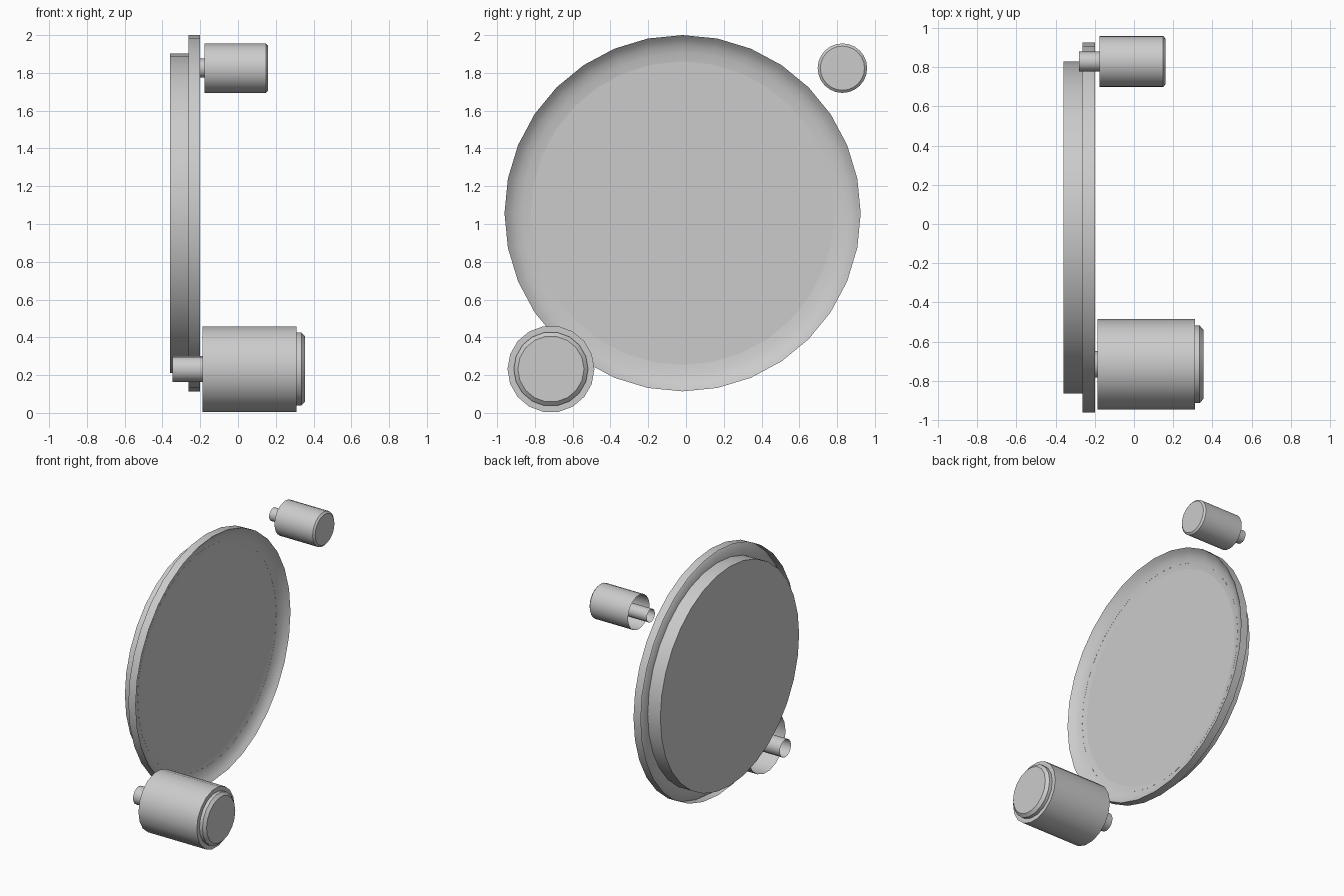
import bpy
import bmesh
import math

cube = bpy.data.objects.get("Cube")
if cube:
    bpy.data.objects.remove(cube, do_unlink=True)

# Single light grey finish
grey = bpy.data.materials.new("light grey")
grey.use_nodes = True
colour = (0.6, 0.6, 0.6, 1)
grey.diffuse_color = colour
grey.node_tree.nodes["Principled BSDF"].inputs["Base Color"].default_value = colour


def lathe(name, profile, centre, sides, cap=False):
    """Turn (x, radius) points around an x-parallel axis; cap closes the last ring."""
    bm = bmesh.new()
    cy, cz = centre
    rings = []
    for x, r in profile:
        ring = []
        for i in range(sides):
            a = math.tau * i / sides
            ring.append(bm.verts.new((x, cy + r * math.cos(a), cz + r * math.sin(a))))
        rings.append(ring)
    for a, b in zip(rings, rings[1:]):
        for i in range(sides):
            j = (i + 1) % sides
            bm.faces.new((a[i], a[j], b[j], b[i]))
    if cap:
        bm.faces.new(rings[-1])
    mesh = bpy.data.meshes.new(name)
    bm.to_mesh(mesh)
    bm.free()
    mesh.materials.append(grey)
    obj = bpy.data.objects.new(name, mesh)
    bpy.context.collection.objects.link(obj)
    bpy.ops.object.select_all(action='DESELECT')
    obj.select_set(True)
    bpy.context.view_layer.objects.active = obj
    bpy.ops.object.shade_smooth_by_angle(angle=math.radians(30))
    return obj


# Dish: outer band, hollowed rim, flat floor, and stepped back drum
dish = (-0.018, 1.057)
lathe("dish_rim", [(-0.262, 0.943), (-0.2, 0.943), (-0.222, 0.92), (-0.24, 0.89),
                   (-0.252, 0.85), (-0.258, 0.803)], dish, 32)
lathe("dish_floor", [(-0.258, 0.803)], dish, 32, cap=True)
back_drum = lathe("back_drum", [(-0.252, 0.845), (-0.36, 0.845)], dish, 32, cap=True)
back_drum.data.flip_normals()

# Large roller with stepped, chamfered end and open back
big = (-0.715, 0.232)
lathe("large_roller", [(-0.187, 0.23), (0.31, 0.23), (0.31, 0.197),
                       (0.335, 0.197), (0.355, 0.175)], big, 18, cap=True)
lathe("large_shaft", [(-0.347, 0.068), (0.3, 0.068)], big, 16)

# Small roller with chamfered end and open back
small = (0.828, 1.825)
lathe("small_roller", [(-0.177, 0.131), (0.148, 0.131), (0.16, 0.117)], small, 24, cap=True)
lathe("small_shaft", [(-0.28, 0.05), (0.14, 0.05)], small, 16)
